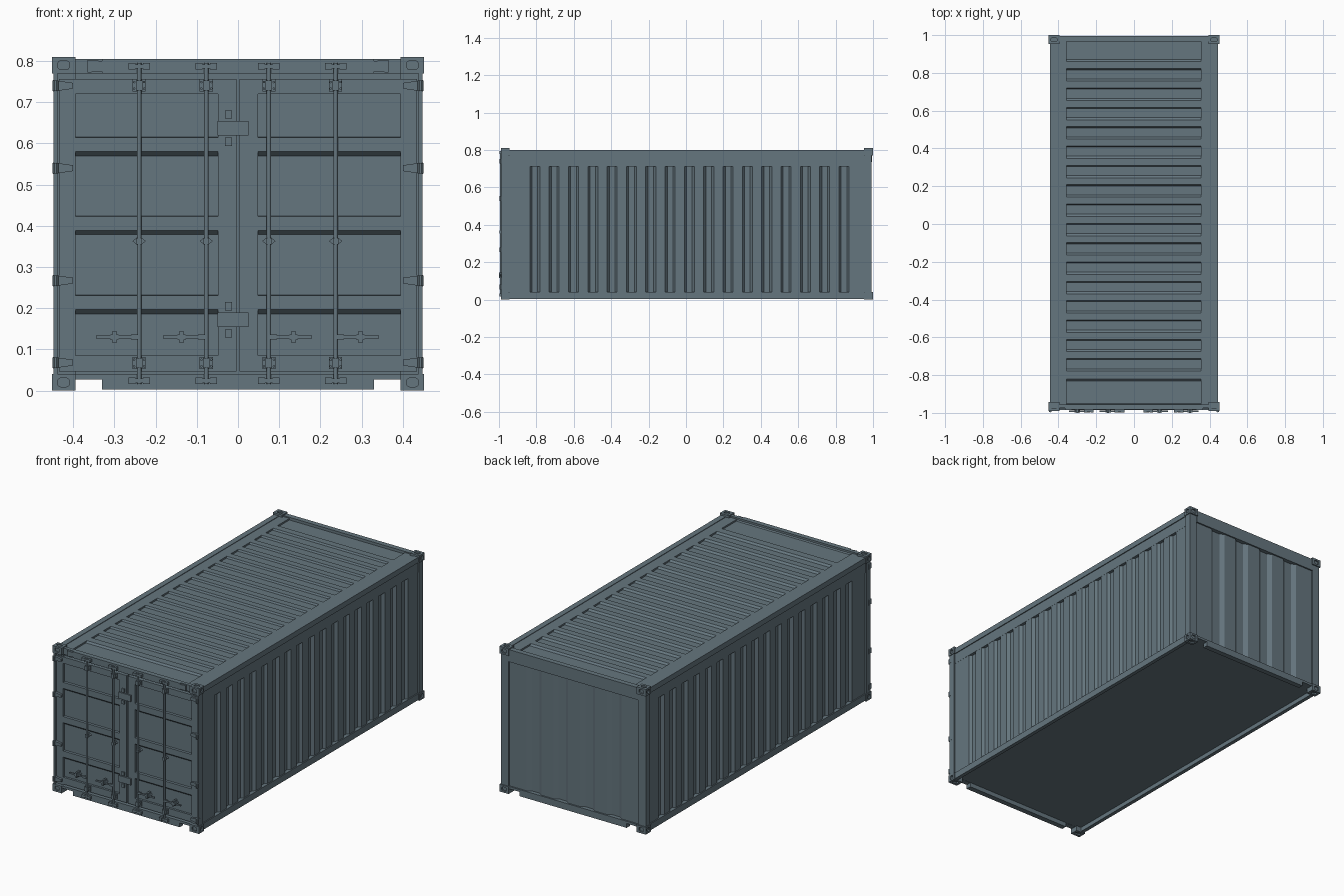
import bpy, bmesh, math

if "Cube" in bpy.data.objects:
    bpy.data.objects.remove(bpy.data.objects["Cube"])

paint = bpy.data.materials.new("slate_paint")
paint.diffuse_color = (0.13, 0.18, 0.21, 1)
paint.use_nodes = True
paint.node_tree.nodes["Principled BSDF"].inputs["Base Color"].default_value = paint.diffuse_color


def prism(bm, pts, axis, lo, hi):
    """Extrude a 2D outline along an axis (0: yz outline, 1: xz, 2: xy)."""
    place = (lambda u, v, w: (w, u, v), lambda u, v, w: (u, w, v), lambda u, v, w: (u, v, w))[axis]
    a = [bm.verts.new(place(u, v, lo)) for u, v in pts]
    b = [bm.verts.new(place(u, v, hi)) for u, v in pts]
    bm.faces.new(a)
    bm.faces.new(b[::-1])
    n = len(pts)
    for i in range(n):
        bm.faces.new((a[i], a[(i + 1) % n], b[(i + 1) % n], b[i]))


def box(bm, x0, x1, y0, y1, z0, z1):
    prism(bm, [(x0, y0), (x1, y0), (x1, y1), (x0, y1)], 2, z0, z1)


def box_pair(bm, x0, x1, y0, y1, z0, z1):
    for s in (-1, 1):
        box(bm, s * x0, s * x1, y0, y1, z0, z1)


def oval(cx, cy, a, b, n=12, power=1.0):
    pts = []
    for i in range(n):
        c, s = math.cos(math.tau * i / n), math.sin(math.tau * i / n)
        pts.append((cx + a * math.copysign(abs(c) ** power, c), cy + b * math.copysign(abs(s) ** power, s)))
    return pts


def finish(name, bm, smooth=False):
    bmesh.ops.recalc_face_normals(bm, faces=bm.faces)
    me = bpy.data.meshes.new(name)
    bm.to_mesh(me)
    bm.free()
    me.materials.append(paint)
    ob = bpy.data.objects.new(name, me)
    bpy.context.collection.objects.link(ob)
    if smooth:
        bpy.ops.object.select_all(action='DESELECT')
        bpy.context.view_layer.objects.active = ob
        ob.select_set(True)
        bpy.ops.object.shade_smooth_by_angle(angle=math.radians(45))
    return ob


def corrugation(start, end, grooves, width, slope, outer, inner, back):
    """Closed outline: flat sheet with trapezoid grooves, thickness towards back."""
    pts = [(start, outer)]
    for g in grooves:
        pts += [(g, outer), (g + slope, inner), (g + width - slope, inner), (g + width, outer)]
    return pts + [(end, outer), (end, back), (start, back)]


# Corner castings with oval sockets on their outer faces
bm, cut = bmesh.new(), bmesh.new()
for sx in (-1, 1):
    for ye, sy in ((-0.99, -1), (1.0, 1)):
        for ze, sz in ((0.0, -1), (0.81, 1)):
            xe = sx * 0.452
            cx, cy, cz = xe - sx * 0.0285, ye - sy * 0.0235, ze - sz * 0.02
            box(bm, xe - sx * 0.057, xe, ye - sy * 0.047, ye, ze - sz * 0.04, ze)
            prism(cut, oval(cx, cz, 0.014, 0.011, 16, 0.6), 1, ye - sy * 0.008, ye + sy * 0.01)
            prism(cut, oval(cy, cz, 0.011, 0.011, 16, 0.6), 0, xe - sx * 0.008, xe + sx * 0.01)
            prism(cut, oval(cx, cy, 0.016, 0.01, 16, 0.6), 2, ze - sz * 0.008, ze + sz * 0.01)
castings = finish("corner_castings", bm)
cutter = finish("socket_cutter", cut)
cutter.hide_render = True
cutter.hide_set(True)
mod = castings.modifiers.new("sockets", 'BOOLEAN')
mod.object = cutter
mod.operation = 'DIFFERENCE'

# Corner posts
bm = bmesh.new()
box_pair(bm, 0.395, 0.446, -0.972, -0.95, 0.03, 0.78)
box_pair(bm, 0.438, 0.448, -0.987, -0.95, 0.03, 0.78)
box_pair(bm, 0.40, 0.447, 0.955, 0.993, 0.03, 0.78)
finish("corner_posts", bm)

# Long rails, top and bottom
bm = bmesh.new()
box_pair(bm, 0.425, 0.446, -0.95, 0.96, 0.004, 0.04)
box_pair(bm, 0.415, 0.446, -0.95, 0.96, 0.77, 0.80)
box_pair(bm, 0.415, 0.441, -0.95, 0.96, 0.712, 0.771)
finish("side_rails", bm)

# End sills with cut-outs beside the castings, and headers
bm = bmesh.new()
for y0, y1 in ((-0.985, -0.955), (0.965, 0.994)):
    box(bm, -0.33, 0.33, y0, y1, 0.003, 0.04)
    box_pair(bm, 0.33, 0.40, y0, y1, 0.027, 0.04)
finish("end_sills", bm)
bm = bmesh.new()
box(bm, -0.33, 0.33, -0.983, -0.955, 0.77, 0.805)
box_pair(bm, 0.33, 0.44, -0.975, -0.955, 0.77, 0.805)
for s in (-1, 1):
    prism(bm, [(s * 0.33, 0.775), (s * 0.365, 0.772), (s * 0.365, 0.803), (s * 0.33, 0.80)], 1, -0.985, -0.97)
box(bm, -0.40, 0.40, 0.965, 0.994, 0.735, 0.803)
finish("end_headers", bm)

# Floor
bm = bmesh.new()
box(bm, -0.43, 0.43, -0.96, 0.97, 0.028, 0.04)
finish("floor", bm)

# Corrugated side walls
bm = bmesh.new()
grooves = [-0.835 + 0.1033 * k for k in range(17)]
for s in (-1, 1):
    prof = corrugation(-0.952, 0.957, grooves, 0.054, 0.012, s * 0.44, s * 0.425, s * 0.418)
    prism(bm, [(y, x) for y, x in prof], 0, 0, 1)
    # the outline was swept along x; turn it upright
    for v in bm.verts:
        if not v.tag:
            t, y, x = v.co
            v.co = (x, y, 0.038 + t * 0.676)
            v.tag = True
finish("side_walls", bm)

# Corrugated end wall
bm = bmesh.new()
grooves = [-0.2475 + 0.165 * k - 0.045 for k in range(4)]
prism(bm, corrugation(-0.405, 0.405, grooves, 0.09, 0.022, 0.986, 0.971, 0.965), 2, 0.038, 0.74)
finish("end_wall", bm)

# Ribbed roof: recessed cross strips between flat margins
bm = bmesh.new()
prof = [(-0.957, 0.797), (-0.95, 0.788), (-0.83, 0.788), (-0.82, 0.797)]
for k in range(15, -1, -1):
    y = 0.822 - 0.1023 * k
    prof += [(y - 0.066, 0.797), (y - 0.054, 0.788), (y - 0.006, 0.788), (y, 0.797)]
prof += [(0.86, 0.797), (0.87, 0.788), (0.98, 0.788), (0.986, 0.797), (0.986, 0.775), (-0.957, 0.775)]
prism(bm, prof, 0, -0.358, 0.355)
box(bm, -0.42, -0.358, -0.957, 0.986, 0.775, 0.797)
box(bm, 0.355, 0.42, -0.957, 0.986, 0.775, 0.797)
finish("roof", bm)

# Doors: backing sheet, raised stiles and cross bands with sloped undersides
bm = bmesh.new()
box(bm, -0.44, 0.44, -0.958, -0.95, 0.038, 0.772)
for s in (-1, 1):
    box(bm, s * 0.004, s * 0.434, -0.964, -0.957, 0.046, 0.756)
    box(bm, s * 0.004, s * 0.048, -0.976, -0.96, 0.046, 0.756)
    box(bm, s * 0.395, s * 0.434, -0.976, -0.96, 0.046, 0.756)
    for z0, z1 in ((0.046, 0.085), (0.72, 0.756)):
        box(bm, s * 0.048, s * 0.395, -0.976, -0.96, z0, z1)
    for z in (0.616, 0.425, 0.233):
        prism(bm, [(-0.96, z), (-0.976, z - 0.002), (-0.976, z - 0.036), (-0.96, z - 0.05)],
              0, s * 0.048, s * 0.395)
finish("doors", bm)

# Plates and small blocks over the door seam
bm = bmesh.new()
for z in (0.637, 0.172):
    box(bm, -0.05, 0.025, -0.982, -0.97, z - 0.018, z + 0.018)
    for dz in (-0.033, 0.033):
        box(bm, -0.031, -0.015, -0.983, -0.97, z + dz - 0.01, z + dz + 0.01)
finish("seam_plates", bm)

# Hinges: tapered straps with a knuckle on the post
bm = bmesh.new()
for s in (-1, 1):
    for z in (0.74, 0.54, 0.267, 0.068):
        prism(bm, [(s * 0.40, z - 0.007), (s * 0.449, z - 0.014), (s * 0.449, z + 0.014), (s * 0.40, z + 0.007)],
              1, -0.989, -0.97)
        prism(bm, oval(s * 0.443, -0.99, 0.007, 0.007, 10), 2, z - 0.013, z + 0.013)
finish("hinges", bm)

# Locking rods with keepers, bolted brackets, guides and handles
rods, fit, handles = bmesh.new(), bmesh.new(), bmesh.new()
for x, hx in ((-0.24, -0.30), (-0.077, -0.137), (0.075, 0.135), (0.237, 0.297)):
    prism(rods, oval(x, -0.989, 0.0055, 0.0055, 12), 2, 0.016, 0.795)
    for z in (0.787, 0.024):
        box(fit, x - 0.014, x + 0.014, -0.996, -0.975, z - 0.005, z + 0.005)
        box_pair_z = ((x - 0.026, x - 0.009), (x + 0.009, x + 0.026))
        for x0, x1 in box_pair_z:
            box(fit, x0, x1, -0.998, -0.975, z - 0.008, z + 0.008)
    for z in (0.741, 0.067):
        box(fit, x - 0.016, x + 0.016, -0.98, -0.97, z - 0.015, z + 0.015)
        box(fit, x - 0.008, x + 0.008, -0.998, -0.97, z - 0.012, z + 0.012)
        for dx in (-0.012, 0.012):
            for dz in (-0.008, 0.008):
                prism(fit, oval(x + dx, z + dz, 0.003, 0.003, 8), 1, -0.984, -0.975)
    prism(fit, oval(x, 0.363, 0.016, 0.013, 4), 1, -0.98, -0.97)
    box(fit, x - 0.007, x + 0.007, -0.997, -0.97, 0.355, 0.371)
    box(handles, hx - 0.045, hx + 0.045, -0.995, -0.988, 0.126, 0.134)
    prism(handles, oval(hx, 0.13, 0.014, 0.008, 8), 1, -0.998, -0.968)
    box(handles, hx - 0.005, hx + 0.005, -1.0, -0.968, 0.116, 0.145)
    inner = x + math.copysign(0.02, hx - x)
    box(handles, min(x, inner), max(x, inner), -0.996, -0.986, 0.124, 0.136)
finish("locking_rods", rods, True)
finish("rod_fittings", fit)
finish("door_handles", handles)
